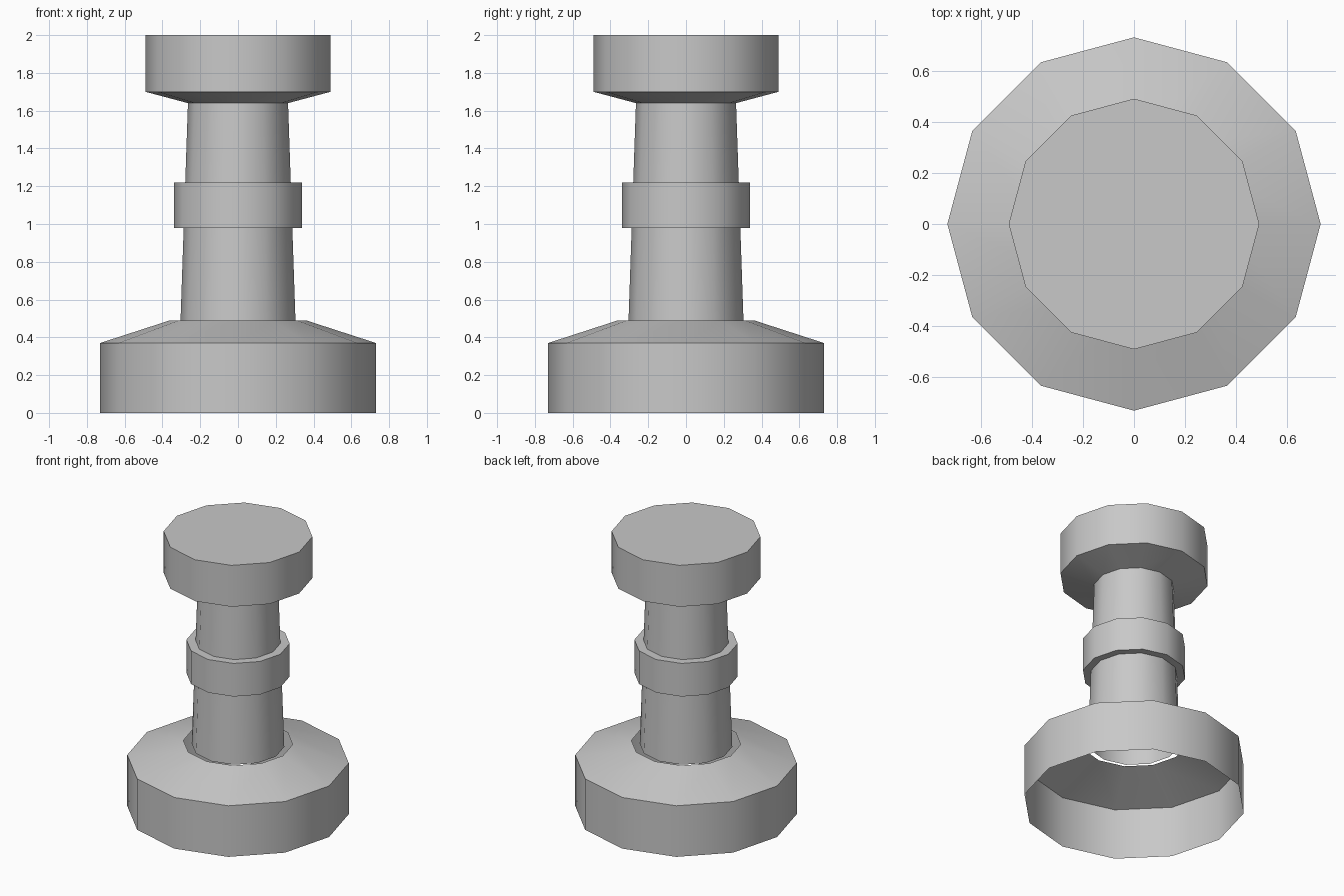
import bpy
import bmesh
from math import cos, sin, tau, radians

SIDES = 12

cube = bpy.data.objects.get("Cube")
if cube:
    bpy.data.objects.remove(cube, do_unlink=True)

grey = bpy.data.materials.new("plain grey")
grey.use_nodes = True
colour = (0.58, 0.58, 0.58, 1)
grey.diffuse_color = colour
grey.node_tree.nodes["Principled BSDF"].inputs["Base Color"].default_value = colour


def lathe(name, profile, cap_top=False):
    """Turn a (radius, height) profile, listed bottom to top, around z."""
    bm = bmesh.new()
    rings = [[bm.verts.new((r * cos(tau * i / SIDES), r * sin(tau * i / SIDES), z))
              for i in range(SIDES)] for r, z in profile]
    for low, high in zip(rings, rings[1:]):
        for i in range(SIDES):
            j = (i + 1) % SIDES
            bm.faces.new((low[i], low[j], high[j], high[i]))
    if cap_top:
        bm.faces.new(rings[-1])
    mesh = bpy.data.meshes.new(name)
    bm.to_mesh(mesh)
    bm.free()
    mesh.materials.append(grey)
    obj = bpy.data.objects.new(name, mesh)
    bpy.context.collection.objects.link(obj)
    bpy.ops.object.select_all(action="DESELECT")
    obj.select_set(True)
    bpy.context.view_layer.objects.active = obj
    bpy.ops.object.shade_smooth_by_angle(angle=radians(35))
    return obj


# Hollow foot, open below, with a hole around the shaft
lathe("base", [(0.73, 0), (0.73, 0.37), (0.36, 0.49)])

# Tapered open tube
lathe("shaft", [(0.305, 0.47), (0.265, 1.64)])

# Raised band around the shaft, closed against it above and below
lathe("collar", [(0.288, 0.98), (0.34, 0.98), (0.34, 1.22), (0.28, 1.22)])

# Wide knob with a sloping underside
lathe("head", [(0.265, 1.64), (0.49, 1.70), (0.49, 2.0)], cap_top=True)
